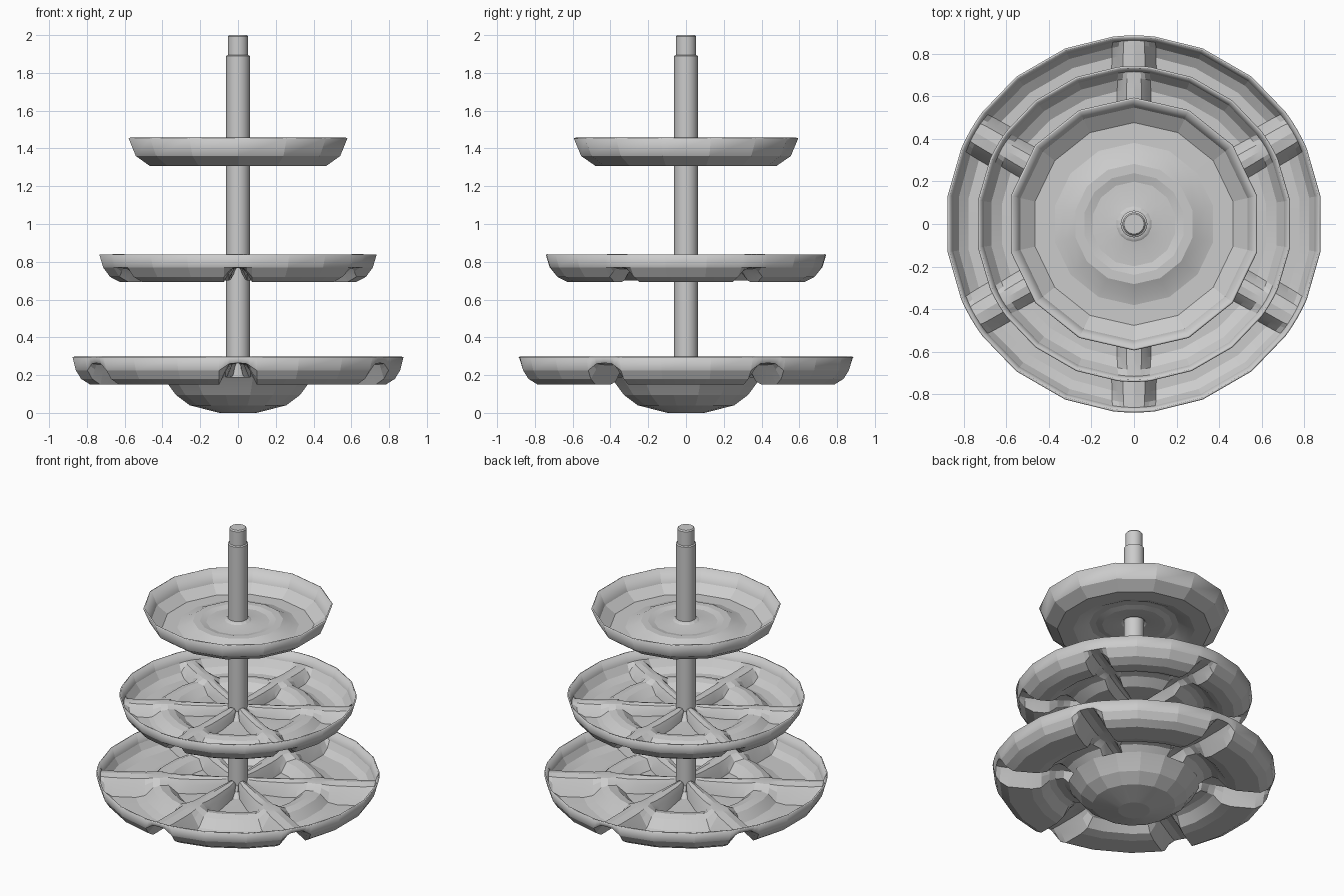
import bpy, bmesh
from math import sin, cos, asin, radians, pi

if "Cube" in bpy.data.objects:
    bpy.data.objects.remove(bpy.data.objects["Cube"])


def finish(name, rings, closed_ends=(False, False), thickness=0, angle=12):
    """Skin a list of vertex rings (inner/lower first) into an object."""
    bm = bmesh.new()
    rows = [[bm.verts.new(p) for p in ring] for ring in rings]
    n = len(rows[0])
    for a, b in zip(rows, rows[1:]):
        for i in range(n):
            j = (i + 1) % n
            bm.faces.new((a[i], b[i], b[j], a[j]))
    if closed_ends[0]:
        bm.faces.new(rows[0])
    if closed_ends[1]:
        bm.faces.new(rows[-1][::-1])
    if any(closed_ends):
        bmesh.ops.recalc_face_normals(bm, faces=bm.faces)
    bm.normal_update()
    me = bpy.data.meshes.new(name)
    bm.to_mesh(me)
    bm.free()
    ob = bpy.data.objects.new(name, me)
    bpy.context.collection.objects.link(ob)
    bpy.ops.object.select_all(action='DESELECT')
    ob.select_set(True)
    bpy.context.view_layer.objects.active = ob
    bpy.ops.object.shade_smooth_by_angle(angle=radians(angle))
    if thickness:
        mod = ob.modifiers.new("wall", 'SOLIDIFY')
        mod.thickness = thickness
        mod.offset = 1
    return ob


def lathe(profile, sides, phase=0.0):
    return [[(r * cos(2 * pi * (i + phase) / sides),
              r * sin(2 * pi * (i + phase) / sides), z) for i in range(sides)]
            for r, z in profile]


def divided_rings(profile, top, half_widths, ring_r):
    """Tray profile with six hollow radial ridges rising to height `top`.
    Ridges are narrower inside the raised ring at radius `ring_r`."""
    rise = (1.0, 0.92, 0.6, 0.0)
    caps = (0, 8, 13, 18)
    rings = []
    for r, z in profile:
        ring = []
        narrow = 0.65 if r < ring_r else 1.0
        for k in range(6):
            base = radians(30 + 60 * k)
            offs = []
            for w, f, cap in zip((0,) + half_widths, rise, caps):
                offs.append((min(asin(min(w * narrow / r, 1)), radians(cap)), f))
            offs.append((radians(21.4), 0.0))
            cols = [(-a, f) for a, f in reversed(offs[1:])] + offs
            for a, f in cols:
                h = z + max(0, top - z) * f
                ring.append((r * cos(base + a), r * sin(base + a), h))
        rings.append(ring)
    return rings


# Bottom tray with raised ring and six dividers
finish("bottom_tray", divided_rings(
    [(0.05, 0.245), (0.08, 0.205), (0.13, 0.175), (0.3, 0.17), (0.38, 0.172),
     (0.44, 0.225), (0.49, 0.235), (0.53, 0.22), (0.58, 0.165), (0.64, 0.149),
     (0.79, 0.149), (0.84, 0.18), (0.868, 0.225), (0.886, 0.295)],
    0.264, (0.045, 0.065, 0.1), 0.45), thickness=0.01)

# Middle tray
finish("middle_tray", divided_rings(
    [(0.05, 0.755), (0.08, 0.73), (0.12, 0.706), (0.25, 0.7), (0.34, 0.7),
     (0.4, 0.74), (0.44, 0.748), (0.48, 0.74), (0.53, 0.7), (0.56, 0.692),
     (0.63, 0.692), (0.685, 0.72), (0.722, 0.77), (0.742, 0.837)],
    0.768, (0.03, 0.048, 0.075), 0.42), thickness=0.01)

# Plain top tray with raised centre
finish("top_tray", lathe(
    [(0.05, 1.375), (0.08, 1.353), (0.14, 1.343), (0.2, 1.34), (0.24, 1.35),
     (0.28, 1.35), (0.34, 1.32), (0.38, 1.308), (0.48, 1.308),
     (0.555, 1.36), (0.594, 1.453)], 14, 0.5), thickness=0.01)

# Rounded base bowl under the bottom tray
finish("base_bowl", lathe(
    [(0.1, 0), (0.26, 0.04), (0.335, 0.095), (0.38, 0.155), (0.41, 0.19)],
    16, 0.5), closed_ends=(True, False))

# Centre pole with stepped tip
finish("centre_pole", lathe(
    [(0.063, 0.16), (0.063, 1.89), (0.054, 1.895), (0.054, 1.992), (0.047, 2.0)],
    24), closed_ends=(True, True), angle=30)
